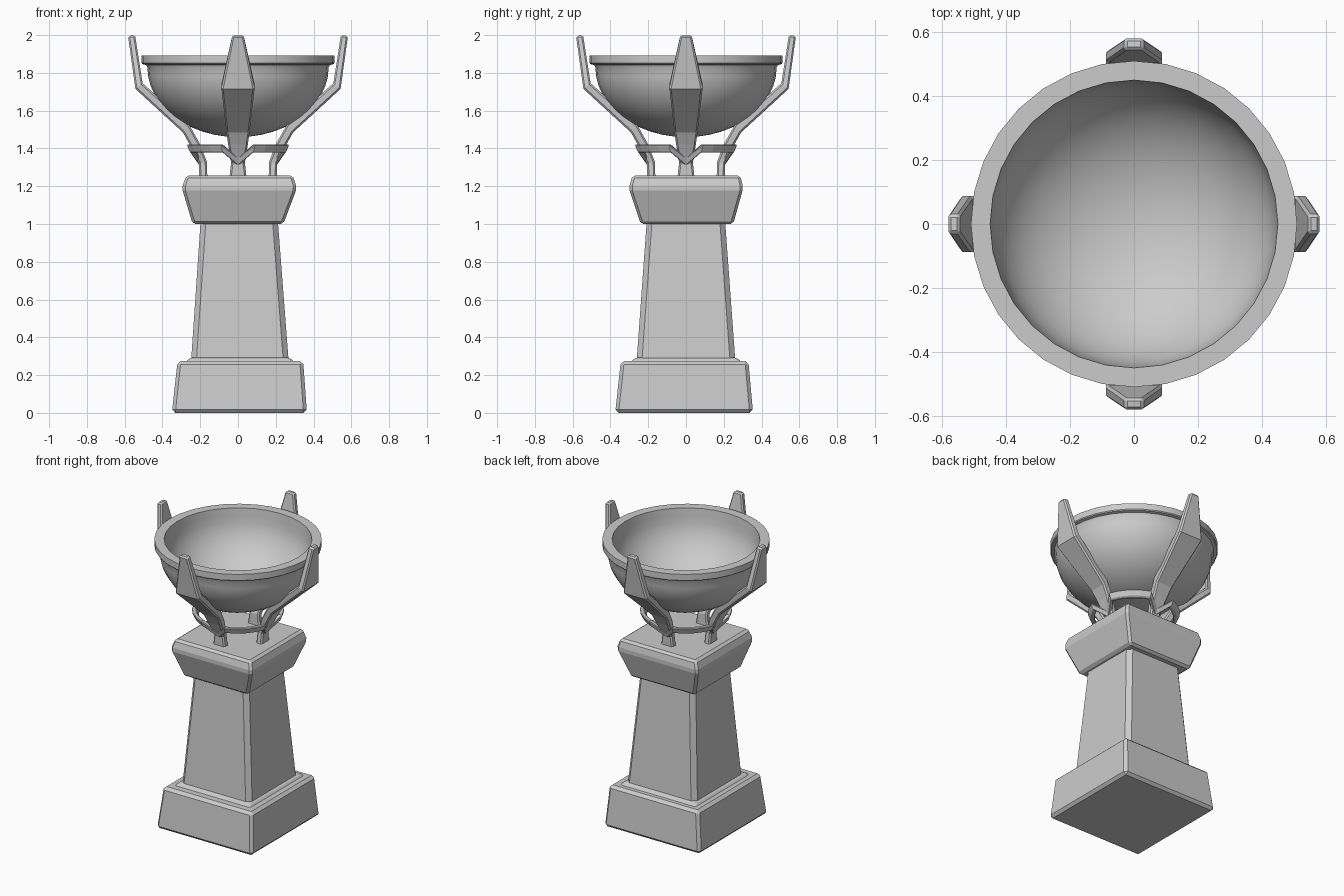
import bpy, bmesh, math
from mathutils import Matrix

if "Cube" in bpy.data.objects:
    bpy.data.objects.remove(bpy.data.objects["Cube"])


def loft(name, sections, bevel, closed=False, angle=30):
    """Skin a list of equal-length sections with quads, then chamfer the hard edges."""
    bm = bmesh.new()
    rings = [[bm.verts.new(p) for p in s] for s in sections]
    n = len(rings[0])
    pairs = list(zip(rings, rings[1:]))
    if closed:
        pairs.append((rings[-1], rings[0]))
    for a, b in pairs:
        for i in range(n):
            j = (i + 1) % n
            bm.faces.new((a[i], a[j], b[j], b[i]))
    if not closed:
        bm.faces.new(rings[0])
        bm.faces.new(rings[-1])
    bmesh.ops.recalc_face_normals(bm, faces=bm.faces)
    mesh = bpy.data.meshes.new(name)
    bm.to_mesh(mesh)
    bm.free()
    ob = bpy.data.objects.new(name, mesh)
    bpy.context.collection.objects.link(ob)
    if bevel:
        m = ob.modifiers.new("chamfer", 'BEVEL')
        m.width = bevel
        m.segments = 1
        m.limit_method = 'ANGLE'
        m.angle_limit = math.radians(angle)
    return ob


def block(name, levels, bevel, angle=30):
    """Stack of slightly uneven rectangles: x0, x1, y0, y1, z."""
    loft(name, [[(a, c, z), (b, c, z), (b, d, z), (a, d, z)]
                for a, b, c, d, z in levels], bevel, angle=angle)


# Hewn stone pedestal
block("pedestal_base", [(-.35, .365, -.375, .355, 0), (-.32, .345, -.345, .33, .275)], .018)
block("pedestal_foot_moulding", [(-.285, .305, -.30, .30, .26), (-.255, .275, -.27, .27, .292)], .01)
block("pedestal_shaft", [(-.25, .27, -.263, .263, .25), (-.197, .21, -.207, .206, 1.03)], .028)
block("pedestal_capital", [(-.24, .24, -.24, .25, 1.0), (-.297, .312, -.303, .303, 1.19),
                           (-.274, .29, -.283, .288, 1.257)], .014, 25)

# Bowl with lip, turned from a profile
outer_r, depth, top = .48, .37, 1.83
profile = []
for i in range(13):
    t = math.radians(90 * i / 12)
    profile.append((outer_r * math.sin(t), top - depth * math.cos(t)))
profile += [(.487, 1.842), (.505, 1.846), (.51, 1.852), (.51, 1.893), (.45, 1.893)]
for i in range(12, -1, -1):
    t = math.radians(90 * i / 12)
    profile.append((.445 * math.sin(t), 1.845 - .35 * math.cos(t)))
bm = bmesh.new()
verts = [bm.verts.new((r, 0, z)) for r, z in profile]
edges = [bm.edges.new(p) for p in zip(verts, verts[1:])]
bmesh.ops.spin(bm, geom=verts + edges, cent=(0, 0, 0), axis=(0, 0, 1),
               angle=math.tau, steps=32)
bmesh.ops.remove_doubles(bm, verts=bm.verts, dist=1e-4)
bmesh.ops.recalc_face_normals(bm, faces=bm.faces)
mesh = bpy.data.meshes.new("fire_bowl")
bm.to_mesh(mesh)
bm.free()
bowl = bpy.data.objects.new("fire_bowl", mesh)
bpy.context.collection.objects.link(bowl)
bpy.context.view_layer.objects.active = bowl
bowl.select_set(True)
bpy.ops.object.shade_smooth_by_angle(angle=math.radians(30))

# Four bent arms: outer radius, outer z, inner radius, inner z, half width
arm_path = [(.205, 1.24, .162, 1.24, .046),
            (.207, 1.32, .165, 1.33, .036),
            (.255, 1.42, .205, 1.43, .052),
            (.292, 1.485, .258, 1.525, .062),
            (.543, 1.715, .505, 1.745, .088),
            (.582, 1.995, .545, 2.0, .03)]
arm_sections = [[(ro, -w, zo), (ro, w, zo), (ri, w, zi), (ri, -w, zi)]
                for ro, zo, ri, zi, w in arm_path]
arm_names = ("right_arm", "back_arm", "left_arm", "front_arm")
for k, name in enumerate(arm_names):
    arm = loft(name, arm_sections, .009, angle=40)
    arm.matrix_world = Matrix.Rotation(k * math.pi / 2, 4, 'Z')

# Collar band that dips in a V under each arm
sections = []
for k in range(4):
    for deg, r, z in [(0, .222, 1.33), (18, .285, 1.40), (31.5, .283, 1.40),
                      (45, .283, 1.40), (58.5, .283, 1.40), (72, .285, 1.40)]:
        a = math.radians(90 * k + deg)
        shape = [(r, z + .021), (r - .018, z - .021), (r - .046, z - .021), (r - .03, z + .021)]
        sections.append([(q * math.cos(a), q * math.sin(a), h) for q, h in shape])
loft("arm_collar", sections, .005, closed=True, angle=50)
